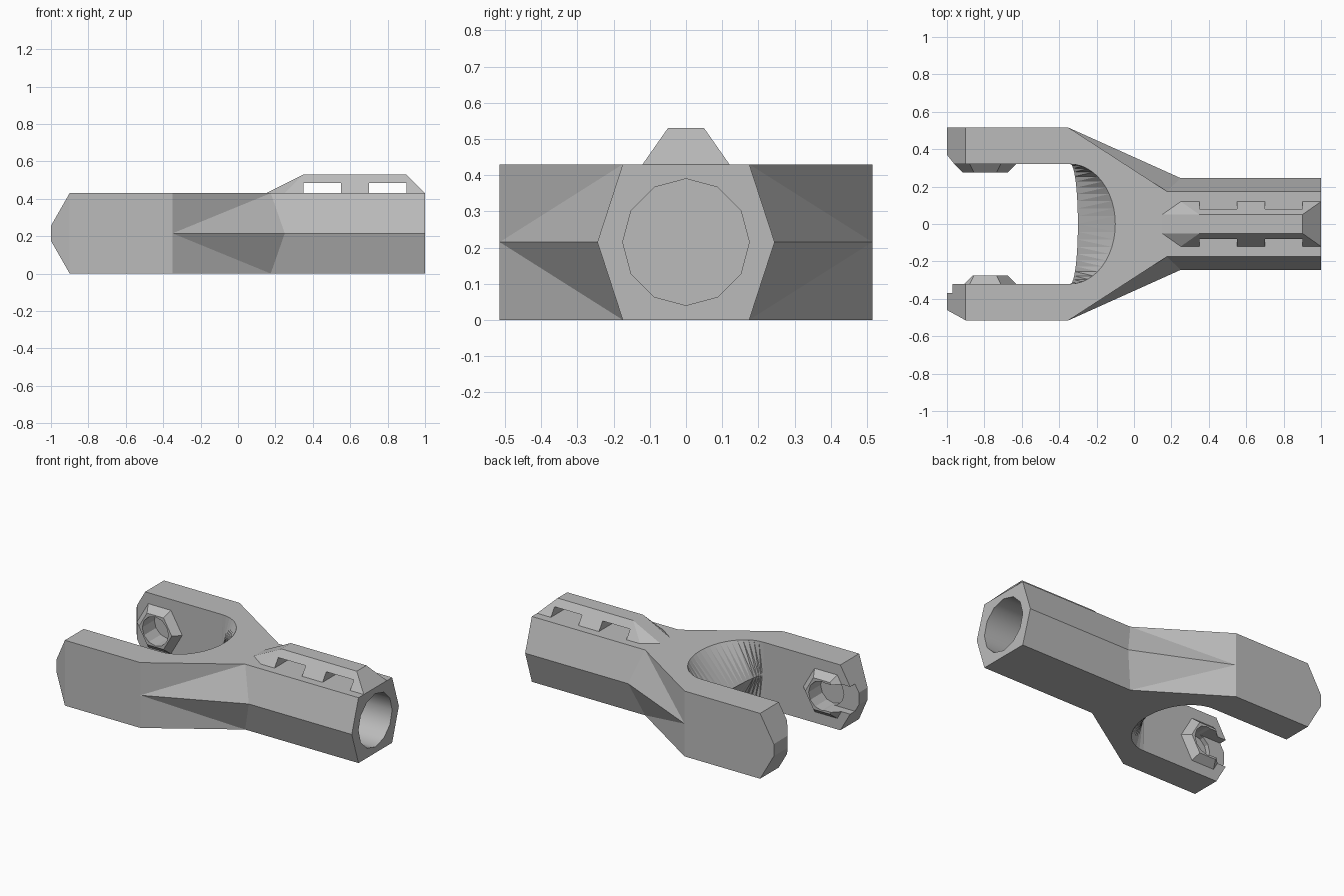
import bpy, bmesh
from math import sin, cos, pi, radians
from mathutils import Matrix

cube = bpy.data.objects.get("Cube")
if cube:
    bpy.data.objects.remove(cube)

grey = bpy.data.materials.new("plain_grey")
grey.use_nodes = True
tone = (0.5, 0.5, 0.5, 1)
grey.diffuse_color = tone
grey.node_tree.nodes["Principled BSDF"].inputs["Base Color"].default_value = tone

HEIGHT, MID = 0.43, 0.215


def to_object(name, bm):
    bmesh.ops.recalc_face_normals(bm, faces=bm.faces)
    mesh = bpy.data.meshes.new(name)
    bm.to_mesh(mesh)
    bm.free()
    mesh.materials.append(grey)
    obj = bpy.data.objects.new(name, mesh)
    bpy.context.collection.objects.link(obj)
    return obj


def hull(name, points):
    bm = bmesh.new()
    for p in points:
        bm.verts.new(p)
    bmesh.ops.convex_hull(bm, input=bm.verts)
    bmesh.ops.dissolve_limit(bm, angle_limit=radians(1), verts=bm.verts, edges=bm.edges)
    return to_object(name, bm)


def prism(name, outline, low, high):
    return hull(name, [(x, y, z) for x, y in outline for z in (low, high)])


def box(name, x, y, z):
    return prism(name, [(a, b) for a in x for b in y], *z)


def bore(name, radius, length, place, axis):
    bm = bmesh.new()
    bmesh.ops.create_cone(bm, cap_ends=True, segments=12, radius1=radius, radius2=radius,
                          depth=length,
                          matrix=Matrix.Translation(place) @ Matrix.Rotation(pi / 2, 4, axis))
    return to_object(name, bm)


def cut(obj, *cutters):
    bpy.ops.object.select_all(action='DESELECT')
    bpy.context.view_layer.objects.active = obj
    obj.select_set(True)
    for cutter in cutters:
        cutter.hide_render = True
        mod = obj.modifiers.new("cut", 'BOOLEAN')
        mod.operation, mod.solver, mod.object = 'DIFFERENCE', 'EXACT', cutter
        bpy.ops.object.modifier_apply(modifier=mod.name)


# Forked body: half outline at the faces and at mid height, lofted and mirrored
edge = [(1, 0), (1, .175), (.175, .175), (-.35, .515), (-.9, .515), (-.9, .32)]
waist = [(1, 0), (1, .245), (.25, .245), (-.35, .515), (-1, .515), (-1, .32)]
STEPS = 12
for i in range(STEPS + 1):
    a = pi / 2 * (1 - i / STEPS)
    edge.append((-.34 + .24 * cos(a), .32 * sin(a)))
    waist.append((-.34 + .04 * cos(a), .32 * sin(a)))


def waist_ring(offset):
    return [(x, y, MID + (offset if x == -1 else 0)) for x, y in waist]


rings = [[(x, y, 0) for x, y in edge], waist_ring(-.04), waist_ring(.04),
         [(x, y, HEIGHT) for x, y in edge]]
bm = bmesh.new()
rings = [[bm.verts.new(p) for p in ring] for ring in rings]
bm.faces.new(rings[0])
bm.faces.new(rings[3])
for i in range(len(edge) - 1):
    for k, (outer, inner) in enumerate(((0, 1), (1, 2), (3, 2))):
        o, n = rings[outer], rings[inner]
        if k == 1:
            bm.faces.new((o[i], o[i + 1], n[i + 1], n[i]))
        else:
            bm.faces.new((o[i], o[i + 1], n[i + 1]))
            bm.faces.new((o[i], n[i + 1], n[i]))
bmesh.ops.remove_doubles(bm, verts=bm.verts, dist=1e-4)
bmesh.ops.mirror(bm, geom=bm.verts[:] + bm.edges[:] + bm.faces[:], axis='Y', merge_dist=1e-4)
bmesh.ops.remove_doubles(bm, verts=bm.verts, dist=1e-4)
bmesh.ops.recalc_face_normals(bm, faces=bm.faces)
bmesh.ops.dissolve_limit(bm, angle_limit=radians(1), verts=bm.verts, edges=bm.edges)
body = to_object("forked_body", bm)

# Hexagonal bosses inside both arms
BOSS_X = -.795
bosses, pin_bores = [], []
for side, label in ((1, "left"), (-1, "right")):
    points = []
    for radius, y in ((.165, .32), (.12, .275)):
        for i in range(6):
            a = i * pi / 3
            points.append((BOSS_X + radius * cos(a), side * y, MID + radius * sin(a)))
    bosses.append(hull(label + "_boss", points))
    pin_bores.append(bore(label + "_pin_bore", .095, .2, (BOSS_X, side * .3, MID), 'X'))

# Cutters for the socket, the pin slot and the arm corners
socket = bore("socket_cutter", .175, .7, (.75, 0, MID), 'Y')
slot = box("slot_cutter", (-1.1, BOSS_X), (-.37, -.2), (MID - .09, MID + .09))
inner_corner = prism("inner_corner_cutter",
                     [(-1.04, .42), (-.92, .27), (-1.04, .27)], -.1, .6)
outer_corner = prism("outer_corner_cutter",
                     [(-.8, -.57), (-1.1, -.405), (-1.1, -.57)], -.1, .6)
cut(body, socket, inner_corner, outer_corner, slot, *pin_bores)
cut(bosses[0], pin_bores[0])
cut(bosses[1], pin_bores[1], slot)

# Top rail with two slots passing through it
rail = hull("top_rail", [(x, s * y, z) for s in (1, -1) for x, y, z in (
    (.15, .05, HEIGHT), (.25, .12, HEIGHT), (1, .12, HEIGHT), (.35, .05, .53), (.9, .05, .53))])
notches = [box("notch_cutter", (x, x + .2), (-.3, .3), (.4, .485)) for x in (.35, .7)]
cut(rail, *notches)

# Smooth only the round socket wall
bpy.ops.object.select_all(action='DESELECT')
bpy.context.view_layer.objects.active = body
body.select_set(True)
bpy.ops.object.shade_smooth_by_angle(angle=radians(35))
for face in body.data.polygons:
    x, y, z = face.center
    in_socket = x > .41 and y * y + (z - MID) ** 2 < .177 ** 2
    face.use_smooth = in_socket and abs(face.normal.x) < .5

for cutter in [socket, slot, inner_corner, outer_corner] + pin_bores + notches:
    bpy.data.objects.remove(cutter)
